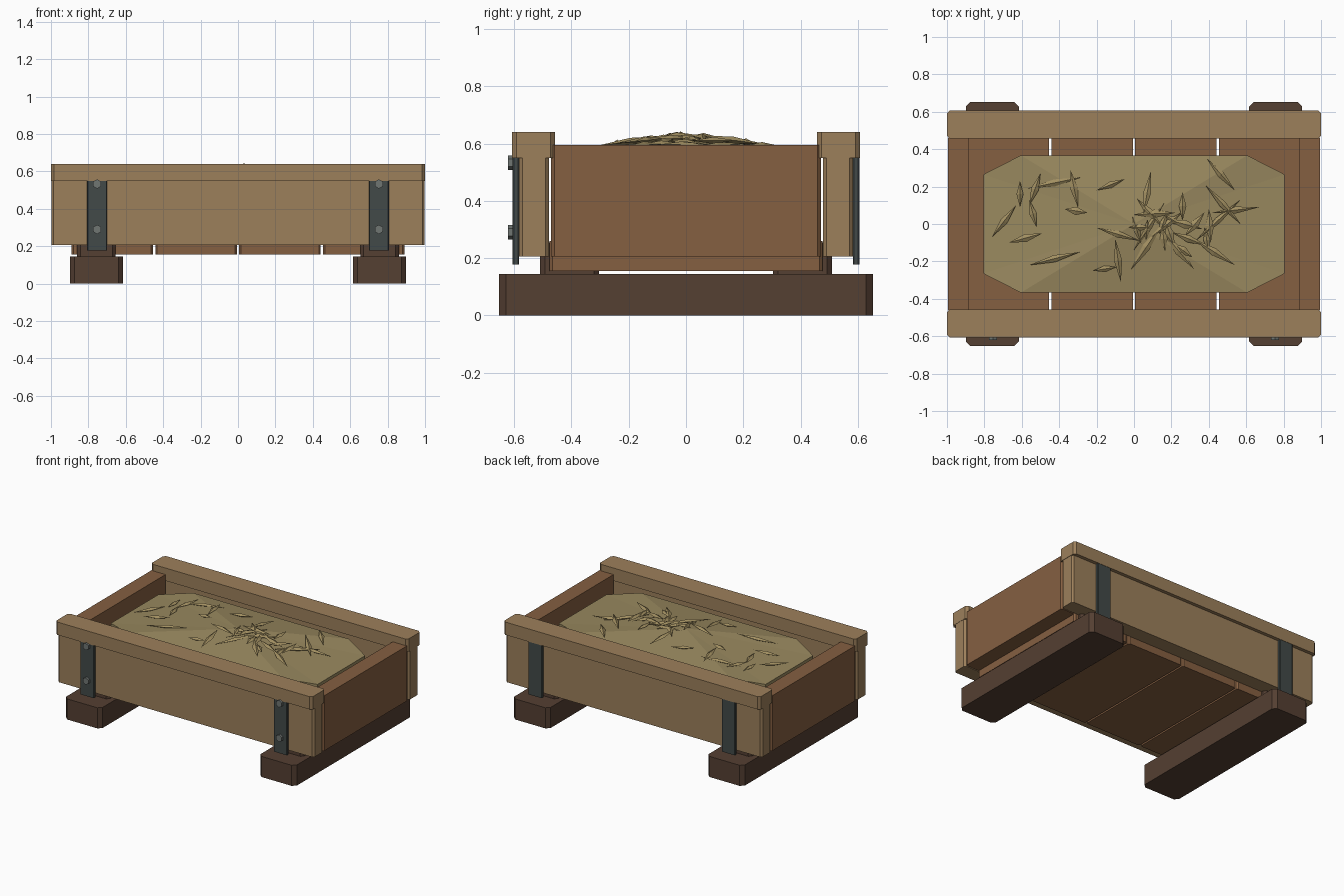
import bpy, math, random
from mathutils import Vector

if "Cube" in bpy.data.objects:
    bpy.data.objects.remove(bpy.data.objects["Cube"])

random.seed(4)

def mat(name, c):
    m = bpy.data.materials.new(name)
    m.diffuse_color = (*c, 1)
    m.use_nodes = True
    m.node_tree.nodes["Principled BSDF"].inputs["Base Color"].default_value = m.diffuse_color
    return m

LIGHT = mat("light_wood", (0.335, 0.215, 0.105))
BROWN = mat("brown_wood", (0.235, 0.115, 0.053))
DARK = mat("dark_wood", (0.09, 0.05, 0.032))
IRON = mat("iron", (0.055, 0.068, 0.066))
BOLT = mat("bolt_metal", (0.16, 0.18, 0.17))
FEED = mat("feed", (0.32, 0.25, 0.115))
STRAW = mat("straw", (0.36, 0.275, 0.12))

def mesh_obj(name, verts, faces, material):
    me = bpy.data.meshes.new(name)
    me.from_pydata(verts, [], faces)
    me.materials.append(material)
    ob = bpy.data.objects.new(name, me)
    bpy.context.collection.objects.link(ob)
    return ob

def octagon(hx, hy, cx, cy):
    q = [(hx, hy - cy), (hx - cx, hy)]
    return (q + [(-x, y) for x, y in q[::-1]] + [(-x, -y) for x, y in q]
            + [(x, -y) for x, y in q[::-1]])

def beam(name, x, y, z, material, c=0.012):
    """Beam between (min, max) pairs with chamfered upright edges."""
    mx, my = sum(x) / 2, sum(y) / 2
    o = octagon((x[1] - x[0]) / 2, (y[1] - y[0]) / 2, c, c)
    v = [(mx + a, my + b, h) for h in z for a, b in o]
    f = [tuple(range(7, -1, -1)), tuple(range(8, 16))]
    f += [(i, (i + 1) % 8, 8 + (i + 1) % 8, 8 + i) for i in range(8)]
    return mesh_obj(name, v, f, material)

def span(centre, half):
    return (centre - half, centre + half)

# Skids under each end, with support blocks
for side, s in (("left", -1), ("right", 1)):
    beam(f"{side}_skid", span(s * 0.757, 0.142), (-0.652, 0.652), (0, 0.145), DARK, 0.024)
    for end, e in (("front", -1), ("back", 1)):
        beam(f"{side}_{end}_block", span(s * 0.757, 0.103), span(e * 0.407, 0.103),
             (0.145, 0.255), DARK, 0.018)
    # End board
    beam(f"{side}_end_board", span(s * 0.94, 0.055), (-0.471, 0.471), (0.206, 0.594), BROWN)

# Thick floor planks between the end boards
for i in range(4):
    beam(f"floor_plank_{i + 1}", span(-0.672 + i * 0.448, 0.218), (-0.476, 0.476),
         (0.155, 0.26), BROWN, 0.01)

# Long sides, top rails, straps
for end, e in (("front", -1), ("back", 1)):
    beam(f"{end}_board", (-0.998, 0.998), span(e * 0.5305, 0.0525), (0.206, 0.55), LIGHT)
    beam(f"{end}_top_rail", (-1, 1), span(e * 0.532, 0.075), (0.55, 0.64), LIGHT, 0.016)
    for side, s in (("left", -1), ("right", 1)):
        beam(f"{end}_{side}_strap", span(s * 0.753, 0.053), span(e * 0.594, 0.011),
             (0.178, 0.55), IRON, 0.004)

# Hex bolts on the front straps
for side, s in (("left", -1), ("right", 1)):
    for n, z in enumerate((0.29, 0.533)):
        bpy.ops.mesh.primitive_cylinder_add(vertices=6, radius=0.025, depth=0.022,
                                            location=(s * 0.753, -0.61, z),
                                            rotation=(math.pi / 2, 0, 0))
        bpy.context.object.name = f"{side}_bolt_{n + 1}"
        bpy.context.object.data.materials.append(BOLT)

# Feed heap: octagonal body with a shallow pyramid crown, lower at the ends
END, SIDE, PEAK = 0.548, 0.574, 0.625
o = octagon(0.805, 0.367, 0.2, 0.102)
v = [(x, y, 0.26) for x, y in o]
v += [(x, y, END if abs(x) > 0.7 else SIDE) for x, y in o] + [(0, 0, PEAK)]
f = [tuple(range(7, -1, -1))]
f += [(i, (i + 1) % 8, 8 + (i + 1) % 8, 8 + i) for i in range(8)]
f += [(8 + i, 8 + (i + 1) % 8, 16) for i in range(8)]
heap = mesh_obj("feed_heap", v, f, FEED)
bpy.context.view_layer.update()

def heap_z(x, y):
    return heap.ray_cast(Vector((x, y, 2)), Vector((0, 0, -1)))[1].z

# Straw: four-sided spindles lying on the heap, as end points in plan
straws = [
    (-.76, -.07, -.63, .10), (-.61, .23, -.61, .09), (-.56, .10, -.50, .27),
    (-.57, .19, -.28, .25), (-.56, .13, -.52, -.02), (-.67, -.10, -.49, -.05),
    (-.56, -.22, -.29, -.15), (-.34, .29, -.30, .09), (-.37, .08, -.25, .06),
    (-.20, .18, -.05, .24), (-.22, -.25, -.09, -.23), (-.20, -.02, .03, -.09),
    (-.10, -.08, -.07, -.31), (.09, .28, .05, .05), (.39, .35, .54, .18),
    (.38, .21, .57, .0), (.42, .06, .67, .09), (.26, .17, .26, .02),
    (.33, -.09, .57, .13), (.32, -.08, .54, -.22), (.16, -.05, .32, -.24),
    (0, .05, .22, .06), (-.02, -.25, .15, .0), (.40, .08, .41, -.10),
    (0, -.14, .16, .11)]
for _ in range(14):
    x, y = random.gauss(0.15, 0.13), random.gauss(-0.03, 0.07)
    a, h = random.uniform(0, math.pi), random.uniform(0.05, 0.11)
    dx, dy = h * math.cos(a), h * math.sin(a)
    straws.append((x - dx, y - dy, x + dx, y + dy))

v, f = [], []
for x1, y1, x2, y2 in straws:
    p = Vector((x1, y1, heap_z(x1, y1) + 0.01))
    q = Vector((x2, y2, heap_z(x2, y2) + 0.01))
    mid = (p + q) / 2
    mid.z = max(mid.z, heap_z(mid.x, mid.y) + 0.008)
    d = (q - p).normalized()
    side = d.cross(Vector((0, 0, 1))).normalized() * random.uniform(0.017, 0.023)
    up = Vector((0, 0, 0.012))
    b = len(v)
    v += [p, q, mid + side, mid + up, mid - side, mid - up]
    for i in range(4):
        m, n = b + 2 + i, b + 2 + (i + 1) % 4
        f += [(b, m, n), (b + 1, n, m)]
mesh_obj("loose_straw", v, f, STRAW)
